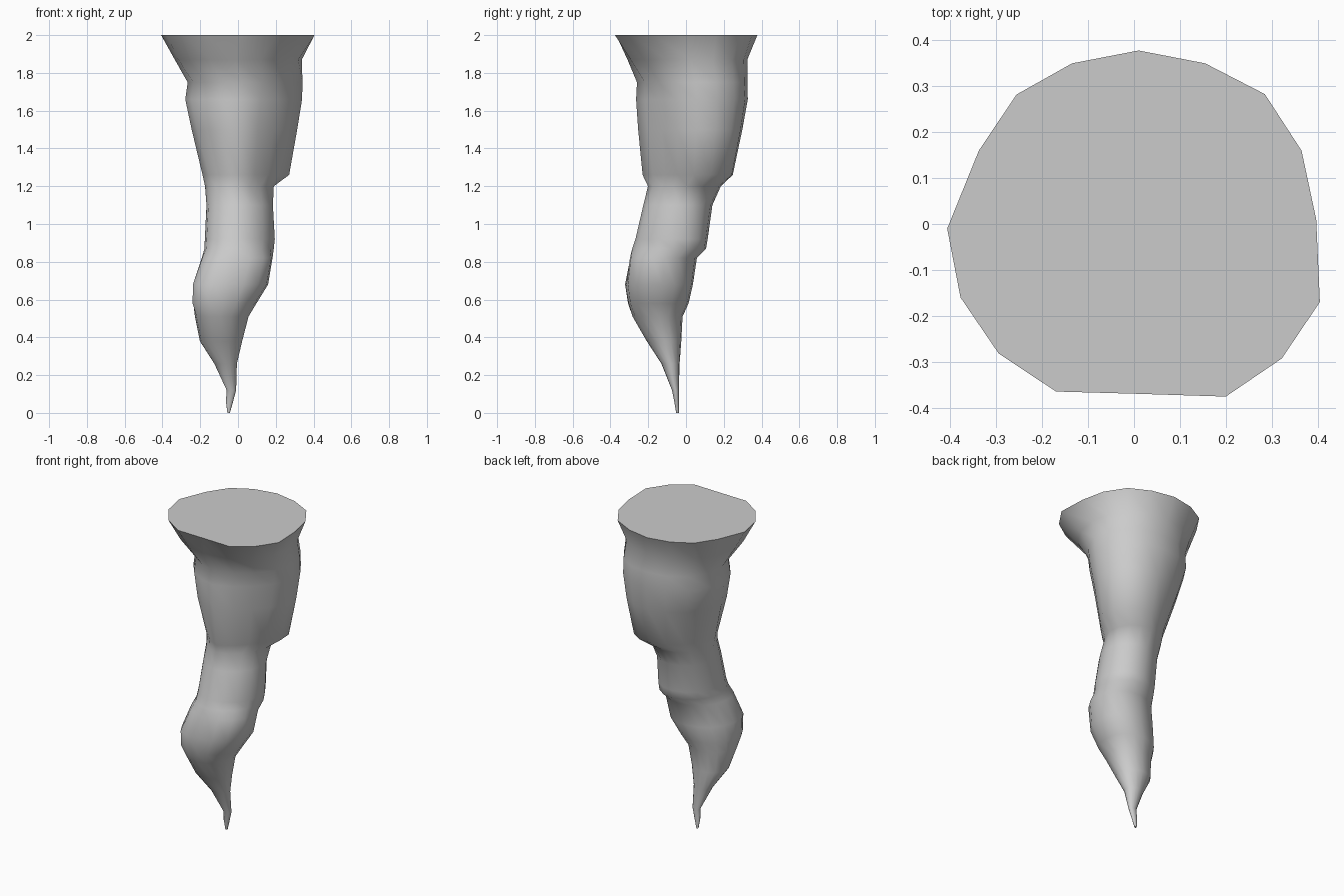
import bpy, bmesh
from math import sin, cos, pi, radians

SIDES = 16

# irregular rim where the rock meets the ceiling
RIM = [(.397, .01), (.365, .16), (.285, .283), (.155, .35), (.01, .378), (-.135, .35),
       (-.256, .282), (-.338, .16), (-.407, -.01), (-.378, -.16), (-.295, -.282),
       (-.17, -.365), (.01, -.37), (.2, -.376), (.322, -.293), (.405, -.17)]

# cross-sections: z, x min, x max, y min, y max, diagonal skew
RINGS = [
    (1.87, -.335, .338, -.31, .325, .10),
    (1.75, -.267, .342, -.26, .325, .12),
    (1.66, -.280, .340, -.265, .328, .15),
    (1.50, -.247, .315, -.255, .30, .22),
    (1.26, -.190, .273, -.232, .25, .28),
    (1.20, -.175, .190, -.202, .185, .15),
    (1.10, -.167, .185, -.226, .14, .10),
    (0.92, -.176, .195, -.268, .115, .12),
    (0.87, -.178, .190, -.285, .107, .15),
    (0.82, -.192, .183, -.297, .058, .10),
    (0.68, -.232, .160, -.315, .037, .15),
    (0.58, -.237, .098, -.303, .014, .10),
    (0.51, -.228, .056, -.283, -.018, .10),
    (0.38, -.202, .022, -.208, -.025, .05),
    (0.26, -.125, -.006, -.130, -.034, 0),
    (0.12, -.060, -.010, -.074, -.038, 0),
    (0.06, -.064, -.026, -.062, -.038, 0),
    (0.00, -.056, -.043, -.052, -.038, 0),
]

# local bulges: z -> push at back left, front left, front right corners
BULGES = {
    1.87: (.01, .0, .02), 1.75: (.025, -.02, -.02), 1.66: (.025, -.025, -.025),
    1.50: (.02, -.03, -.03), 1.26: (.0, -.045, -.035), 1.20: (.0, -.015, -.01),
    0.82: (.0, .012, .018), 0.68: (.0, .025, .018), 0.58: (.0, .02, .01),
}


def section(z, x0, x1, y0, y1, skew):
    """Skewed ellipse filling the given extents, bulged at three corners."""
    cx, cy, a, b = (x0 + x1) / 2, (y0 + y1) / 2, (x1 - x0) / 2, (y1 - y0) / 2
    pts = []
    for i in range(SIDES):
        t = 2 * pi * i / SIDES
        push = 0
        for k, amount in enumerate(BULGES.get(z, ())):
            d = t - radians(135 + 90 * k)
            if abs(d) < pi / 4:
                push += amount * cos(2 * d)
        pts.append((cx + a * cos(t - skew / 2) + push * cos(t),
                    cy + b * sin(t + skew / 2) + push * sin(t), z))
    return pts


# loft from the rim down to the tip
bm = bmesh.new()
loops = [[(x, y, 2.0) for x, y in RIM]] + [section(*r) for r in RINGS]
loops = [[bm.verts.new(p) for p in loop] for loop in loops]
for upper, lower in zip(loops, loops[1:]):
    for i in range(SIDES):
        j = (i + 1) % SIDES
        bm.faces.new((upper[i], lower[i], lower[j], upper[j]))
bm.faces.new(loops[0])
bm.faces.new(loops[-1][::-1])
bmesh.ops.recalc_face_normals(bm, faces=bm.faces)

mesh = bpy.data.meshes.new("stalactite")
bm.to_mesh(mesh)
bm.free()
obj = bpy.data.objects.new("stalactite", mesh)
bpy.context.collection.objects.link(obj)

# smooth rock, crisp flat top
bpy.context.view_layer.objects.active = obj
obj.select_set(True)
bpy.ops.object.shade_smooth_by_angle(angle=radians(70))
